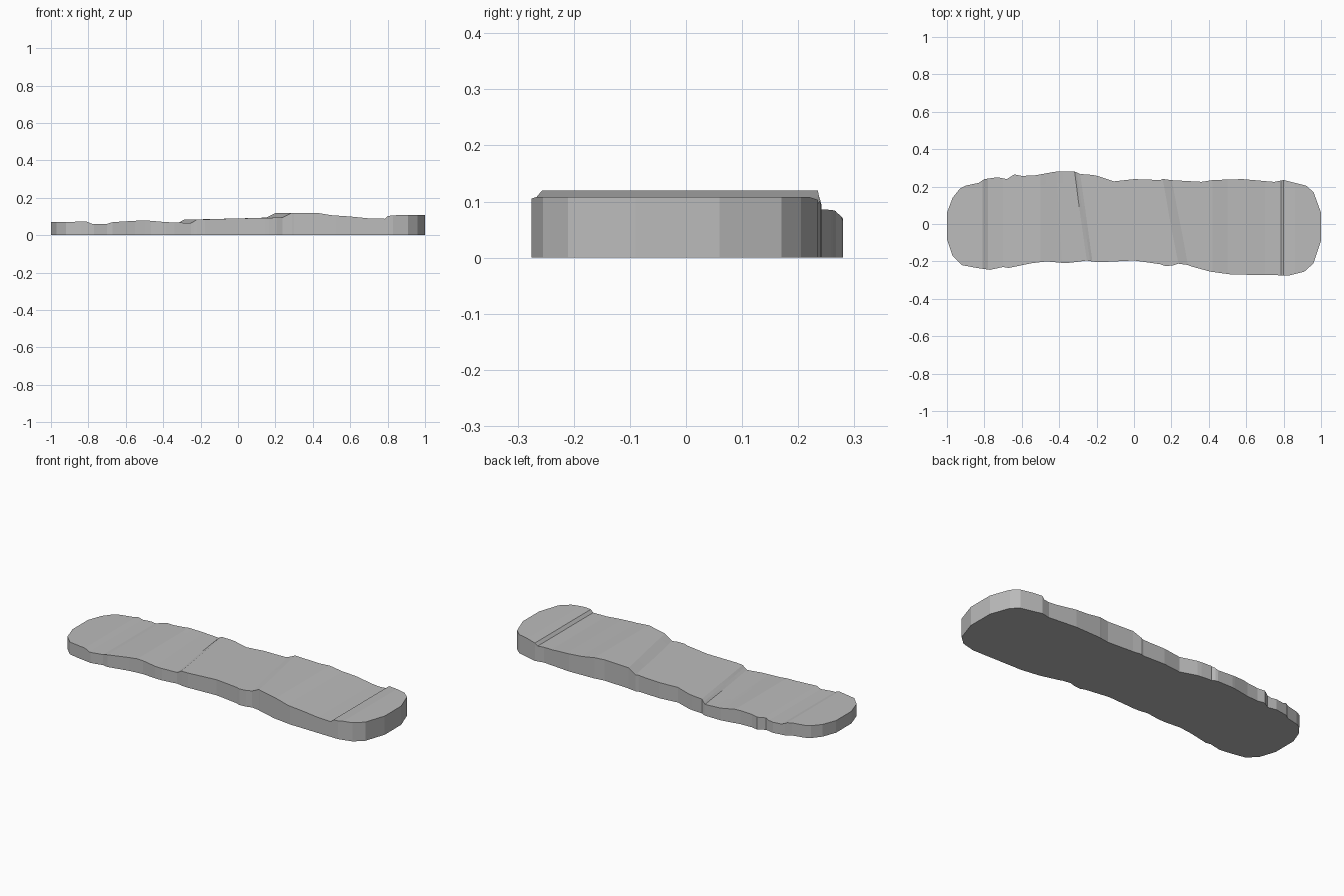
import bpy
import bmesh

# Remove the default cube only
cube = bpy.data.objects.get("Cube")
if cube:
    bpy.data.objects.remove(cube, do_unlink=True)


def interpolate(points, x):
    """Linear lookup along a sorted list of (x, value) pairs."""
    if x <= points[0][0]:
        return points[0][1]
    for (x0, v0), (x1, v1) in zip(points, points[1:]):
        if x <= x1:
            return v0 + (v1 - v0) * (x - x0) / (x1 - x0)
    return points[-1][1]


def make_material(name, colour):
    material = bpy.data.materials.new(name)
    material.use_nodes = True
    material.diffuse_color = colour
    shader = next(n for n in material.node_tree.nodes if n.type == "BSDF_PRINCIPLED")
    shader.inputs["Base Color"].default_value = colour
    return material


# Chipped outline: rear and front edges as (x, y)
rear_edge = [(-1, .06), (-.97, .14), (-.93, .19), (-.9, .205), (-.83, .22), (-.8, .24),
             (-.73, .25), (-.68, .24), (-.64, .265), (-.6, .257), (-.53, .26), (-.42, .28),
             (-.31, .28), (-.29, .265), (-.27, .27), (-.18, .255), (-.1, .225), (0, .24),
             (.14, .235), (.17, .25), (.19, .235), (.37, .225), (.42, .235), (.58, .24),
             (.75, .225), (.8, .235), (.84, .225), (.92, .205), (.96, .17), (1, .06)]
front_edge = [(-1, -.08), (-.97, -.17), (-.92, -.22), (-.84, -.235), (-.77, -.245),
              (-.7, -.23), (-.67, -.235), (-.55, -.21), (-.47, -.2), (-.36, -.21),
              (-.25, -.195), (-.2, -.205), (0, -.195), (.14, -.215), (.18, -.23),
              (.26, -.205), (.3, -.225), (.41, -.255), (.52, -.27), (.83, -.275),
              (.91, -.255), (.96, -.21), (1, -.09)]

# Worn, stepped top surface as (x, z)
top_profile = [(-1, .07), (-.81, .073), (-.78, .061), (-.7, .061), (-.67, .07), (-.5, .08),
               (-.4, .07), (-.285, .065), (-.255, .083), (0, .09), (.12, .092), (.195, .095),
               (.245, .12), (.42, .12), (.5, .107), (.6, .1), (.7, .09), (.785, .088),
               (.8, .103), (.86, .108), (1, .108)]

# How far each step runs diagonally across the slab
step_skew = [(-.5, 0), (-.27, .035), (-.05, 0), (.05, 0), (.22, .05), (.4, 0)]

stations = sorted({p[0] for p in rear_edge + front_edge + top_profile})
ACROSS = 8


def build_slab():
    bm = bmesh.new()
    top, bottom = [], []
    for u in stations:
        top_row, bottom_row = [], []
        for i in range(ACROSS + 1):
            t = i / ACROSS
            x = u + interpolate(step_skew, u) * (1 - 2 * t)
            front, rear = interpolate(front_edge, x), interpolate(rear_edge, x)
            y = front + (rear - front) * t
            top_row.append(bm.verts.new((x, y, interpolate(top_profile, u))))
            bottom_row.append(bm.verts.new((x, y, 0)))
        top.append(top_row)
        bottom.append(bottom_row)

    # Top and underside
    for a in range(len(stations) - 1):
        for rows in (top, bottom):
            for i in range(ACROSS):
                bm.faces.new((rows[a][i], rows[a + 1][i], rows[a + 1][i + 1], rows[a][i + 1]))
        # Front and rear walls
        for i in (0, ACROSS):
            bm.faces.new((top[a][i], top[a + 1][i], bottom[a + 1][i], bottom[a][i]))
    # End walls
    for a in (0, -1):
        for i in range(ACROSS):
            bm.faces.new((top[a][i], top[a][i + 1], bottom[a][i + 1], bottom[a][i]))

    bmesh.ops.recalc_face_normals(bm, faces=bm.faces)
    mesh = bpy.data.meshes.new("stone_slab")
    bm.to_mesh(mesh)
    bm.free()
    return mesh


# Stone slab
slab = bpy.data.objects.new("stone_slab", build_slab())
bpy.context.collection.objects.link(slab)
slab.data.materials.append(make_material("stone grey", (.5, .5, .5, 1)))
